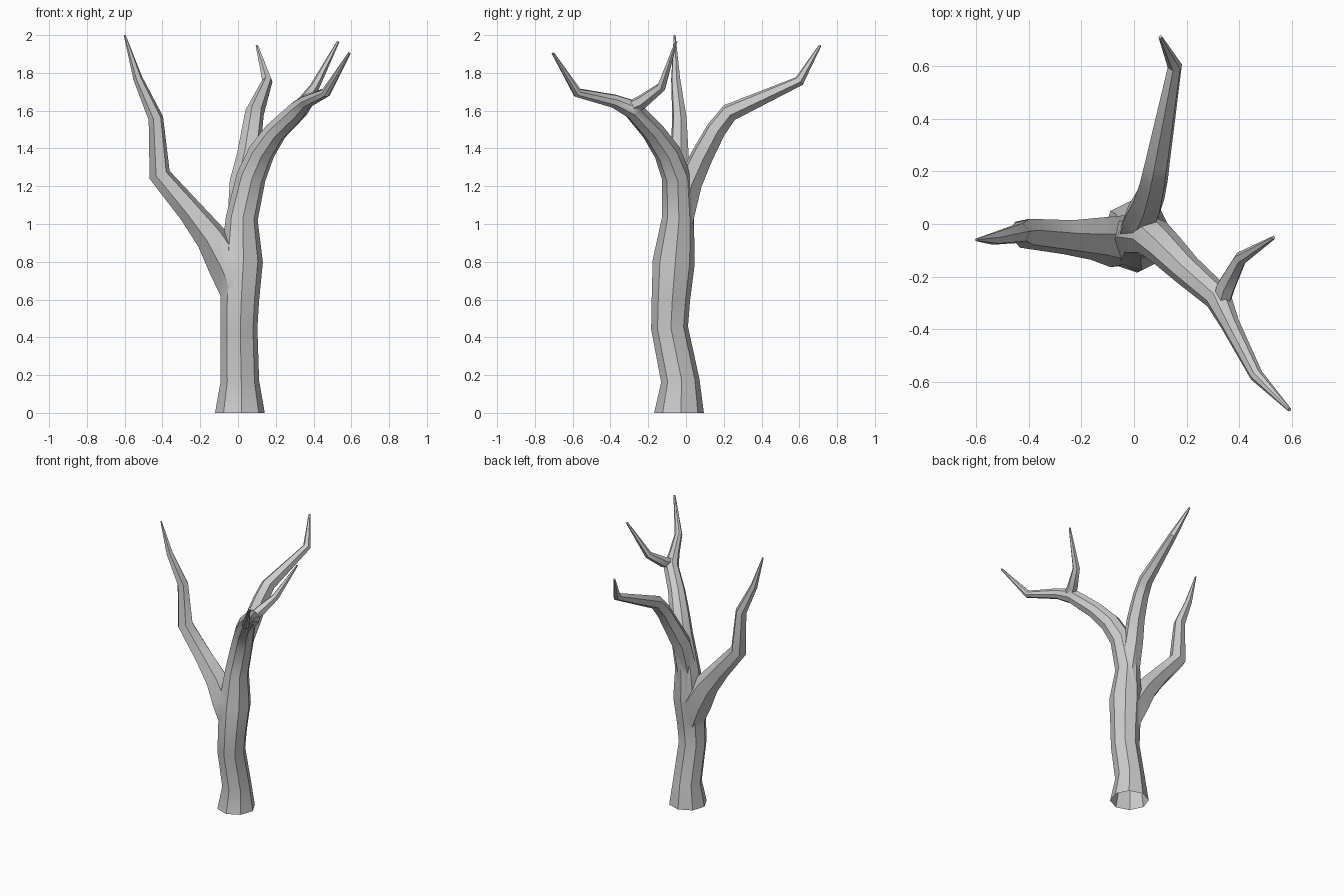
import bpy, bmesh, math
from mathutils import Vector

if "Cube" in bpy.data.objects:
    bpy.data.objects.remove(bpy.data.objects["Cube"])


def limb(name, path, sides, level_start=False):
    """Tapering closed tube; each path entry is x, y, z, radius."""
    pts = [Vector(p[:3]) for p in path]
    bm = bmesh.new()
    rings = []
    prev_t, side = None, None
    for i, p in enumerate(pts):
        t = Vector((0, 0, 0))
        if i > 0:
            t += (p - pts[i - 1]).normalized()
        if i < len(pts) - 1:
            t += (pts[i + 1] - p).normalized()
        t.normalize()
        if level_start and i == 0:
            t = Vector((0, 0, 1))
        if side is None:
            side = t.cross(Vector((0.3, 0.9, 0.1))).normalized()
        else:
            side = prev_t.rotation_difference(t) @ side
        prev_t = t
        up = t.cross(side)
        ring = []
        for k in range(sides):
            a = 2 * math.pi * (k + 0.5) / sides
            ring.append(bm.verts.new(p + (side * math.cos(a) + up * math.sin(a)) * path[i][3]))
        rings.append(ring)
    for a, b in zip(rings, rings[1:]):
        for k in range(sides):
            n = (k + 1) % sides
            bm.faces.new((a[k], a[n], b[n], b[k]))
    bm.faces.new(rings[0][::-1])
    bm.faces.new(rings[-1])
    bmesh.ops.recalc_face_normals(bm, faces=bm.faces)
    mesh = bpy.data.meshes.new(name)
    bm.to_mesh(mesh)
    bm.free()
    ob = bpy.data.objects.new(name, mesh)
    bpy.context.collection.objects.link(ob)
    return ob


# Trunk running on into the front right bough
tree = limb("tree", [
    (0.01, -0.037, 0, 0.132), (0.01, -0.03, 0.17, 0.102),
    (0.005, -0.087, 0.45, 0.098), (0.01, -0.08, 0.6, 0.102),
    (0.02, -0.065, 0.8, 0.112), (0.02, -0.043, 1.03, 0.085),
    (0.07, -0.05, 1.25, 0.078), (0.125, -0.10, 1.38, 0.07),
    (0.20, -0.175, 1.49, 0.06), (0.32, -0.28, 1.605, 0.053),
    (0.365, -0.38, 1.65, 0.037), (0.465, -0.575, 1.695, 0.026),
    (0.59, -0.705, 1.905, 0.007)], 8, True)

branches = [
    # Left branch
    limb("left_branch", [
        (0.005, -0.07, 0.62, 0.09), (-0.055, -0.065, 0.78, 0.105),
        (-0.14, -0.055, 0.925, 0.085), (-0.25, -0.05, 1.065, 0.068),
        (-0.415, -0.035, 1.26, 0.058), (-0.435, -0.035, 1.56, 0.04),
        (-0.53, -0.055, 1.77, 0.025), (-0.6, -0.06, 2.0, 0.005)], 6),
    # Back branch
    limb("back_branch", [
        (0.02, -0.035, 1.02, 0.077), (0.025, 0.02, 1.22, 0.07),
        (0.055, 0.085, 1.36, 0.062), (0.075, 0.16, 1.5, 0.055),
        (0.088, 0.23, 1.59, 0.05), (0.155, 0.6, 1.757, 0.028),
        (0.1, 0.71, 1.945, 0.007)], 6),
    # Twig on the front right bough
    limb("twig", [
        (0.325, -0.32, 1.605, 0.035), (0.35, -0.235, 1.645, 0.038),
        (0.405, -0.13, 1.725, 0.026), (0.53, -0.052, 1.965, 0.007)], 6),
]

# Fuse the limbs into one skin
for b in branches:
    m = tree.modifiers.new(b.name, 'BOOLEAN')
    m.operation = 'UNION'
    m.solver = 'EXACT'
    m.object = b
bpy.context.view_layer.update()
dg = bpy.context.evaluated_depsgraph_get()
fused = bpy.data.meshes.new_from_object(tree.evaluated_get(dg))
tree.modifiers.clear()
tree.data = fused
for b in branches:
    bpy.data.objects.remove(b)

# Open the foot of the trunk
bm = bmesh.new()
bm.from_mesh(fused)
foot = [f for f in bm.faces if all(v.co.z < 0.001 for v in f.verts)]
bmesh.ops.delete(bm, geom=foot, context='FACES_ONLY')
bm.to_mesh(fused)
bm.free()

bpy.context.view_layer.objects.active = tree
tree.select_set(True)
bpy.ops.object.shade_smooth_by_angle(angle=math.radians(40))
